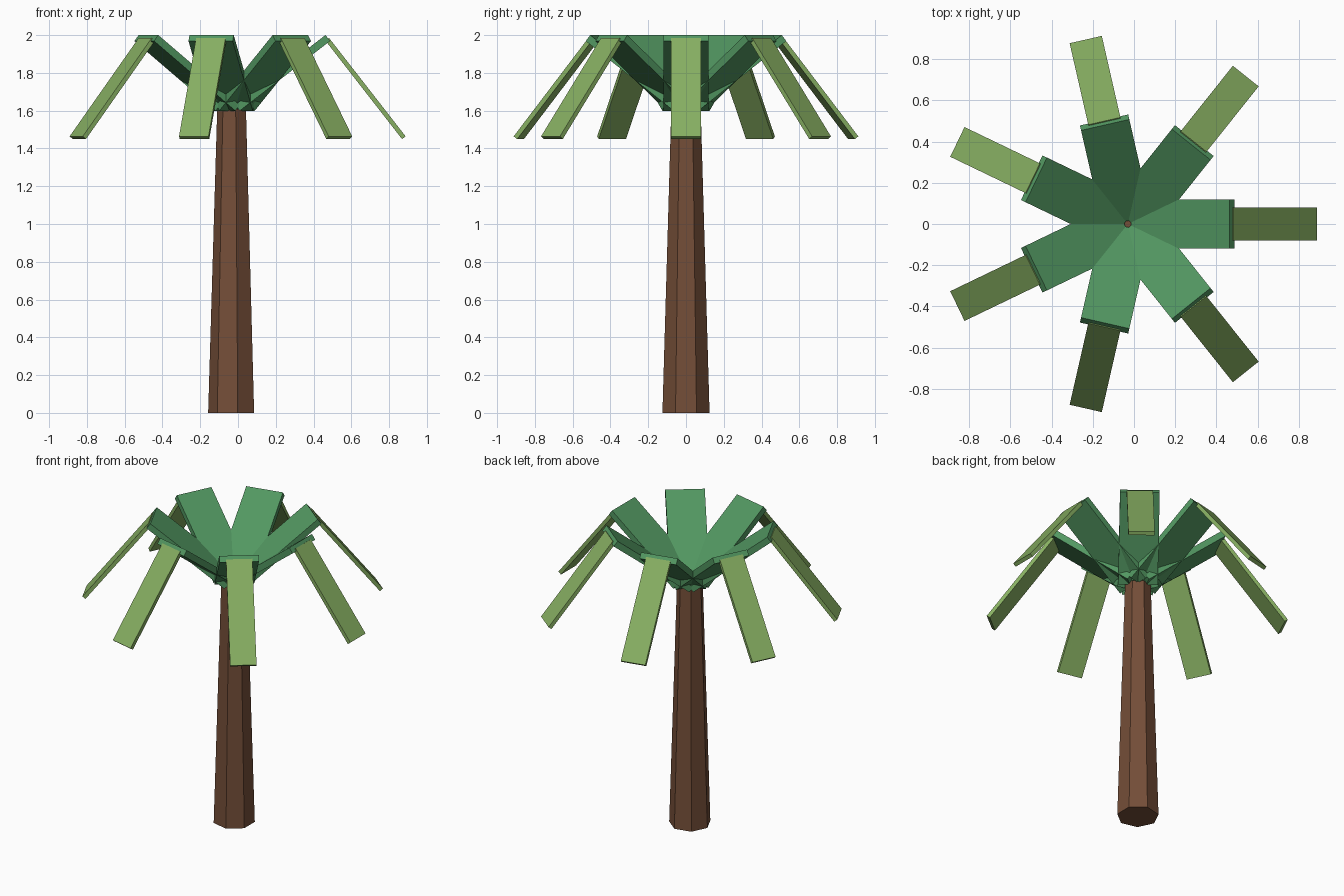
import bpy, bmesh, math
from mathutils import Matrix

if "Cube" in bpy.data.objects:
    bpy.data.objects.remove(bpy.data.objects["Cube"])

COUNT = 7
CENTRE = Matrix.Translation((-0.03, 0, 0))


def material(name, rgb):
    lin = [(c / 255 / 12.92) if c < 10 else ((c / 255 + 0.055) / 1.055) ** 2.4 for c in rgb]
    m = bpy.data.materials.new(name)
    m.diffuse_color = (*lin, 1)
    m.use_nodes = True
    m.node_tree.nodes["Principled BSDF"].inputs["Base Color"].default_value = m.diffuse_color
    return m


bark = material("bark_brown", (116, 78, 56))
green = material("leaf_green", (82, 151, 97))
light = material("leaf_tip_green", (135, 175, 98))


def finish(name, bm, mat):
    mesh = bpy.data.meshes.new(name)
    bm.to_mesh(mesh)
    bm.free()
    mesh.materials.append(mat)
    ob = bpy.data.objects.new(name, mesh)
    bpy.context.collection.objects.link(ob)
    return ob


def slab(name, angle, r, z, pitch, length, width, thick, mat):
    """Box starting at radius r, height z (top edge), tilted up by pitch degrees."""
    place = (CENTRE @ Matrix.Rotation(angle, 4, 'Z') @ Matrix.Translation((r, 0, z))
             @ Matrix.Rotation(-math.radians(pitch), 4, 'Y')
             @ Matrix.Translation((length / 2, 0, -thick / 2))
             @ Matrix.Diagonal((length, width, thick, 1)))
    bm = bmesh.new()
    bmesh.ops.create_cube(bm, size=1, matrix=place)
    return finish(name, bm, mat)


# Tapered seven-sided trunk, one corner pointing to -x
bm = bmesh.new()
bmesh.ops.create_cone(bm, cap_ends=True, segments=COUNT, radius1=0.128, radius2=0.08, depth=1.61)
bmesh.ops.translate(bm, verts=bm.verts, vec=(0, 0, 0.805))
corner = max(bm.verts, key=lambda v: v.co.x + v.co.y * 0.01 - v.co.z)
turn = math.pi - math.atan2(corner.co.y, corner.co.x)
bm.transform(CENTRE @ Matrix.Rotation(turn, 4, 'Z'))
finish("trunk", bm, bark)

# Fronds: a rising inner slab and a drooping tip at right angles to it
for i in range(COUNT):
    a = 2 * math.pi * i / COUNT
    slab(f"inner_frond_{i + 1}", a, 0.015, 1.631, 37.7, 0.604, 0.24, 0.04, green)
    slab(f"frond_tip_{i + 1}", a, 0.512, 1.985, -52.1, 0.66, 0.16, 0.024, light)
